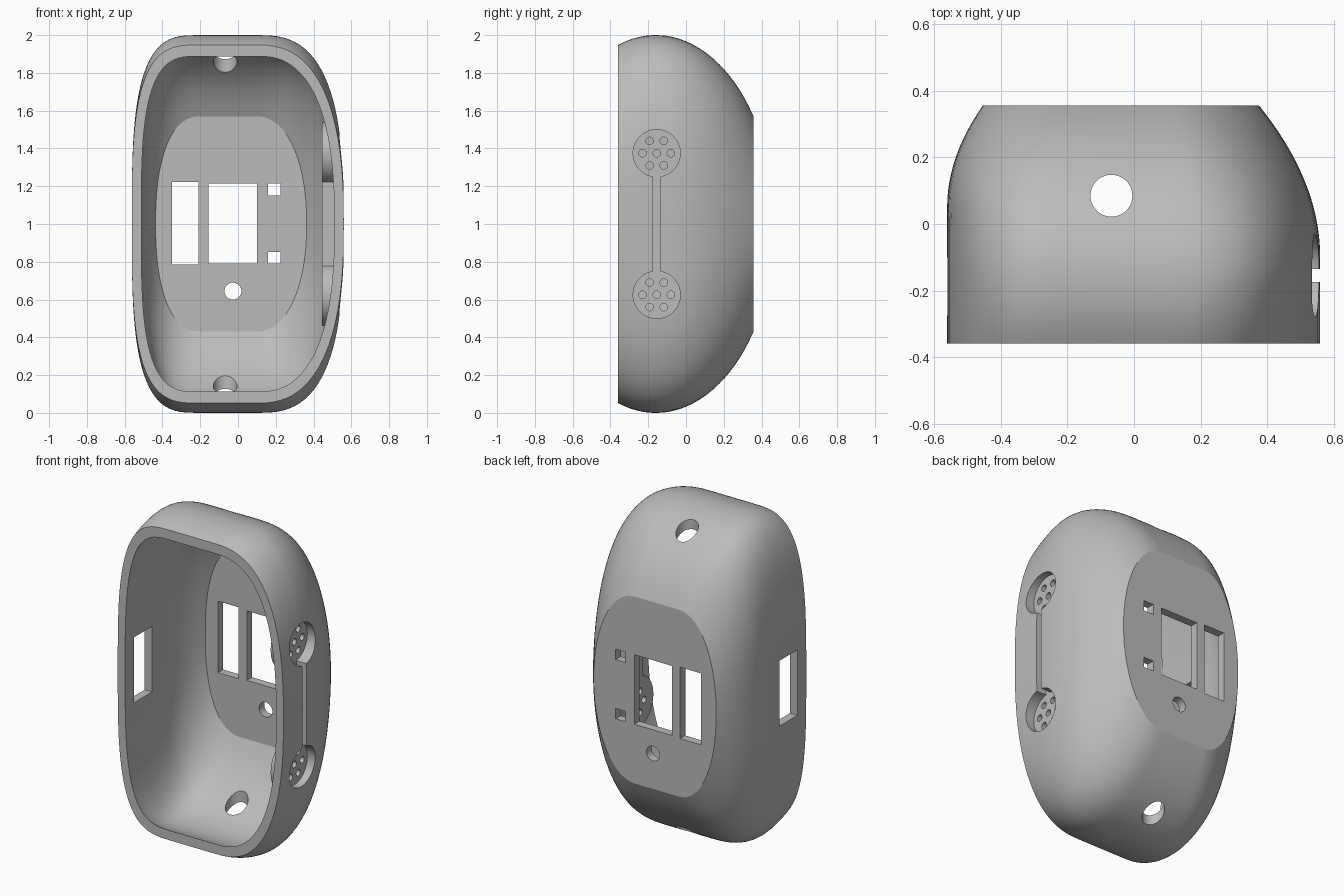
import bpy, bmesh, math
from mathutils import Matrix, Vector

cube = bpy.data.objects.get("Cube")
if cube:
    bpy.data.objects.remove(cube, do_unlink=True)

grey = bpy.data.materials.new("plain grey")
grey.use_nodes = True
grey.diffuse_color = (0.5, 0.5, 0.5, 1)
grey.node_tree.nodes["Principled BSDF"].inputs["Base Color"].default_value = (0.5, 0.5, 0.5, 1)

FRONT, BACK, WALL = -0.36, 0.357, 0.05
WIDEST = -0.16          # depth at which the body is tallest
QUAD, LAYERS = 24, 28


def make_object(name, bm):
    bmesh.ops.recalc_face_normals(bm, faces=bm.faces[:])
    mesh = bpy.data.meshes.new(name)
    bm.to_mesh(mesh)
    bm.free()
    obj = bpy.data.objects.new(name, mesh)
    bpy.context.collection.objects.link(obj)
    mesh.materials.append(grey)
    return obj


def outline(y, inset):
    """Rounded outline of the body at one depth, flat at top and bottom."""
    back = max(0, (y - WIDEST) / (BACK - WIDEST)) ** 2
    front = max(0, (WIDEST - y) / (WIDEST - FRONT))
    half = (1 - 1.1 * inset) * math.sqrt(1 - ((y - WIDEST) / (0.63 - 0.9 * inset)) ** 2)
    right = 0.56 - inset - 0.187 * max(0, (y + 0.1) / 0.46) ** 2
    left = -0.562 + inset + 0.11 * max(0, (y - 0.05) / 0.31) ** 2
    pts = []
    for sx, sz in ((1, 1), (-1, 1), (-1, -1), (1, -1)):
        n = 2.8 - 0.8 * back - 0.3 * front if sx > 0 else 3.3 - 1.2 * back
        flat, side = (0.1, right) if sx > 0 else (-0.2, left)
        steps = range(QUAD + 1) if sx * sz > 0 else range(QUAD, 0, -1)
        for i in steps:
            t = math.pi / 2 * i / QUAD
            u = max(0, math.cos(t)) ** (2 / n)
            v = math.sin(t) ** (2 / n)
            pts.append((flat + (side - flat) * u, y, 1 + sz * half * v))
    return pts


# Hollow body: from the inner floor out to the rim, then over the outside
def build_shell():
    bm = bmesh.new()
    floor = BACK - WALL
    rings = [(floor + (FRONT - floor) * i / LAYERS, WALL) for i in range(LAYERS + 1)]
    rings += [(FRONT + (BACK - FRONT) * i / LAYERS, 0) for i in range(LAYERS + 1)]
    loops = [[bm.verts.new(p) for p in outline(y, inset)] for y, inset in rings]
    for a, b in zip(loops, loops[1:]):
        for i in range(len(a)):
            j = (i + 1) % len(a)
            bm.faces.new((a[i], a[j], b[j], b[i]))
    bm.faces.new(loops[0])
    bm.faces.new(loops[-1])
    return make_object("shell", bm)


def add_box(bm, x, y, z):
    """Box from (low, high) pairs on each axis."""
    mid = Vector([sum(p) / 2 for p in (x, y, z)])
    size = Vector([p[1] - p[0] for p in (x, y, z)])
    bmesh.ops.create_cube(bm, size=1, matrix=Matrix.Translation(mid) @ Matrix.Diagonal(size).to_4x4())


def add_rod(bm, centre, radius, length, axis, sides=32):
    turn = Vector((0, 0, 1)).rotation_difference(Vector(axis)).to_matrix().to_4x4()
    bmesh.ops.create_cone(bm, cap_ends=True, segments=sides, radius1=radius, radius2=radius,
                          depth=length, matrix=Matrix.Translation(centre) @ turn)


def combine(target, bm, operation):
    tool = make_object("tool", bm)
    tool.hide_render = True
    mod = target.modifiers.new("combine", "BOOLEAN")
    mod.operation, mod.solver, mod.object = operation, "EXACT", tool
    bpy.context.view_layer.objects.active = target
    bpy.ops.object.modifier_apply(modifier=mod.name)
    bpy.data.objects.remove(tool, do_unlink=True)


SPEAKER_Y, SPEAKERS = -0.155, (0.625, 1.375)
X_AXIS, Y_AXIS, Z_AXIS = (1, 0, 0), (0, 1, 0), (0, 0, 1)


def speaker_discs(radius, low, high):
    bm = bmesh.new()
    for z in SPEAKERS:
        add_rod(bm, ((low + high) / 2, SPEAKER_Y, z), radius, high - low, X_AXIS, 48)
    return bm


def speaker_bar(half, low, high):
    bm = bmesh.new()
    add_box(bm, (low, high), (SPEAKER_Y - half, SPEAKER_Y + half), SPEAKERS)
    return bm


shell = build_shell()

# Raised backing inside the wall, then the recessed discs and joining groove
combine(shell, speaker_discs(0.165, 0.445, 0.515), "UNION")
combine(shell, speaker_bar(0.06, 0.446, 0.516), "UNION")
combine(shell, speaker_discs(0.125, 0.49, 0.7), "DIFFERENCE")
combine(shell, speaker_bar(0.019, 0.491, 0.71), "DIFFERENCE")

# Grille holes
holes = bmesh.new()
for z in SPEAKERS:
    add_rod(holes, (0.5, SPEAKER_Y, z), 0.02, 0.3, X_AXIS, 20)
    for k in range(6):
        a = math.pi / 3 * k
        add_rod(holes, (0.5, SPEAKER_Y + 0.075 * math.cos(a), z + 0.075 * math.sin(a)),
                0.02, 0.3, X_AXIS, 20)

# Back panel openings
through = (0.25, 0.5)
add_box(holes, (-0.35, -0.21), through, (0.785, 1.222))
add_box(holes, (-0.155, 0.1), through, (0.79, 1.215))
for z in (0.79, 1.152):
    add_box(holes, (0.16, 0.226), through, (z, z + 0.063))
add_rod(holes, (-0.027, 0.37, 0.645), 0.045, 0.24, Y_AXIS)

# Side window and the round openings in the top and bottom
add_box(holes, (-0.7, -0.4), (-0.275, -0.1), (0.78, 1.18))
add_rod(holes, (-0.068, 0.085, 1), 0.063, 2.4, Z_AXIS, 48)
combine(shell, holes, "DIFFERENCE")

# Smooth skin with crisp edges
bpy.ops.object.select_all(action="DESELECT")
shell.select_set(True)
bpy.context.view_layer.objects.active = shell
bpy.ops.object.shade_smooth_by_angle(angle=math.radians(20))
